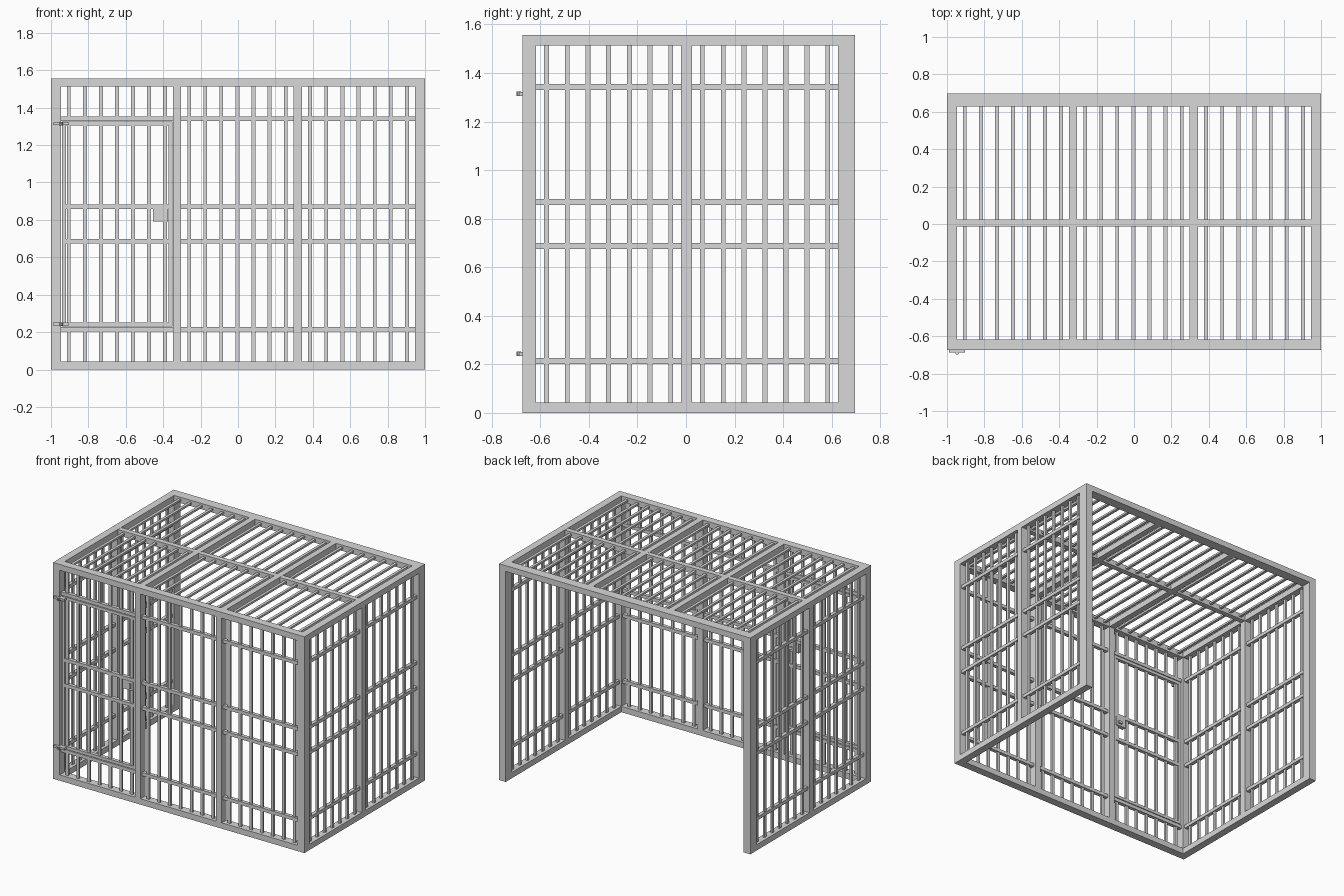
import bpy
import bmesh
from mathutils import Matrix

if "Cube" in bpy.data.objects:
    bpy.data.objects.remove(bpy.data.objects["Cube"], do_unlink=True)

steel = bpy.data.materials.new("light grey steel")
steel.use_nodes = True
COLOUR = (0.69, 0.69, 0.69, 1)
steel.diffuse_color = COLOUR
steel.node_tree.nodes["Principled BSDF"].inputs["Base Color"].default_value = COLOUR

# Overall limits and tube sizes
X, FRONT, BACK, TOP = 1.0, -0.674, 0.697, 1.556
POST, FRONT_POST, BACK_POST, BEAM = 0.053, 0.057, 0.07, 0.042
BAR, BAR_DEPTH, RAIL, RAIL_DEPTH = 0.02, 0.014, 0.024, 0.026
RAIL_HEIGHTS = (0.214, 0.687, 0.869, 1.342)
DIVIDERS = (-0.326, 0.32)
DIV = 0.044
IN_F, IN_B, IN_X, IN_T = FRONT + FRONT_POST, BACK - BACK_POST, X - POST, TOP - BEAM


def add_object(name, bm):
    mesh = bpy.data.meshes.new(name)
    bm.to_mesh(mesh)
    bm.free()
    mesh.materials.append(steel)
    bpy.context.collection.objects.link(bpy.data.objects.new(name, mesh))


def boxes(name, spans):
    """One object from (x0, x1, y0, y1, z0, z1) boxes."""
    bm = bmesh.new()
    for x0, x1, y0, y1, z0, z1 in spans:
        place = Matrix.Translation(((x0 + x1) / 2, (y0 + y1) / 2, (z0 + z1) / 2))
        size = Matrix.Diagonal((x1 - x0, y1 - y0, z1 - z0, 1))
        bmesh.ops.create_cube(bm, size=1, matrix=place @ size)
    add_object(name, bm)


def around(c, width):
    return (c - width / 2, c + width / 2)


def spread(a, b, count=7):
    """Centres of equal cells between two posts."""
    return [a + (b - a) * (i + 0.5) / count for i in range(count)]


# Corner posts
boxes("corner_posts", [
    (*sx, *sy, 0, TOP)
    for sx in ((-X, -IN_X), (IN_X, X))
    for sy in ((FRONT, IN_F), (IN_B, BACK))])

# Roof beams
boxes("roof_frame", [
    (-IN_X, IN_X, FRONT, IN_F, IN_T, TOP),
    (-IN_X, IN_X, IN_B, BACK, IN_T, TOP),
    (-X, -IN_X, IN_F, IN_B, IN_T, TOP),
    (IN_X, X, IN_F, IN_B, IN_T, TOP)])

# Floor beams on three sides, the back stays open
boxes("floor_frame", [
    (-IN_X, IN_X, FRONT, IN_F, 0, BEAM),
    (-X, -IN_X, IN_F, IN_B, 0, BEAM),
    (IN_X, X, IN_F, IN_B, 0, BEAM)])

# Bays along x, between corner posts and dividers
bays = [(-IN_X, DIVIDERS[0] - DIV / 2),
        (DIVIDERS[0] + DIV / 2, DIVIDERS[1] - DIV / 2),
        (DIVIDERS[1] + DIV / 2, IN_X)]
bar_x = [x for bay in bays for x in spread(*bay)]

# Roof dividers and bars
MID_Y = 0.006
roof_z = (IN_T + TOP) / 2
boxes("roof_dividers",
      [(*around(x, DIV), IN_F, IN_B, IN_T, TOP) for x in DIVIDERS]
      + [(-IN_X, IN_X, *around(MID_Y, 0.038), IN_T, TOP - 0.001)])
boxes("roof_bars", [(*around(x, BAR), IN_F, IN_B, *around(roof_z, BAR_DEPTH))
                    for x in bar_x])

# Front wall
front_y = (FRONT + IN_F) / 2
rail_y = around(front_y, RAIL_DEPTH)
bar_y = around(front_y, BAR_DEPTH)
LOW, HIGH = RAIL_HEIGHTS[0], RAIL_HEIGHTS[-1]
boxes("front_dividers", [(*around(x, DIV), FRONT, IN_F, BEAM, IN_T) for x in DIVIDERS])
boxes("front_rails", [(*bay, *rail_y, *around(z, RAIL))
                      for bay in bays for z in RAIL_HEIGHTS
                      if bay is not bays[0] or z in (LOW, HIGH)])
front_bars = []
for x in bar_x:
    spans = [(BEAM, LOW), (HIGH, IN_T)] if x < DIVIDERS[0] else [(BEAM, IN_T)]
    front_bars += [(*around(x, BAR), *bar_y, *s) for s in spans]
boxes("front_bars", front_bars)

# Door in the bay on the model's right
d0, d1, dz0, dz1, edge = -0.94, -0.351, 0.231, 1.325, 0.021
boxes("door_frame", [
    (d0, d0 + edge, *rail_y, dz0, dz1),
    (d1 - edge, d1, *rail_y, dz0, dz1),
    (d0 + edge, d1 - edge, *rail_y, dz0, dz0 + edge),
    (d0 + edge, d1 - edge, *rail_y, dz1 - edge, dz1)])
boxes("door_rails", [(d0 + edge, d1 - edge, *rail_y, *around(z, RAIL))
                     for z in RAIL_HEIGHTS[1:3]])
boxes("door_bars", [(*around(x, BAR), *bar_y, dz0 + edge, dz1 - edge)
                    for x in spread(*bays[0])])

# Lock plate with a latch
boxes("door_lock", [
    (-0.455, -0.375, *around(front_y, 0.03), 0.792, 0.858),
    (-0.4, -0.388, FRONT + 0.006, front_y, 0.805, 0.842),
    (-0.42, -0.388, front_y, IN_F - 0.002, 0.808, 0.826)])

# Hinges
for label, z in (("upper", 1.314), ("lower", 0.243)):
    boxes(label + "_hinge", [(-0.988, -0.903, FRONT - 0.014, front_y, *around(z, 0.016))])
    pin = bmesh.new()
    bmesh.ops.create_cone(pin, cap_ends=True, segments=10, radius1=0.01, radius2=0.01,
                          depth=0.019,
                          matrix=Matrix.Translation((-0.946, FRONT - 0.015, z)))
    add_object(label + "_hinge_pin", pin)

# Side walls
SIDE_MID = MID_Y - 0.004
side_bays = [(IN_F, SIDE_MID - DIV / 2), (SIDE_MID + DIV / 2, IN_B)]
for label, side in (("left", 1), ("right", -1)):
    c = side * (X - POST / 2)
    boxes(label + "_divider", [(*around(c, POST), *around(SIDE_MID, DIV), BEAM, IN_T)])
    boxes(label + "_rails", [(*around(c, RAIL_DEPTH), *bay, *around(z, RAIL))
                             for bay in side_bays for z in RAIL_HEIGHTS])
    boxes(label + "_bars", [(*around(c, BAR_DEPTH), *around(y, BAR), BEAM, IN_T)
                            for bay in side_bays for y in spread(*bay)])
